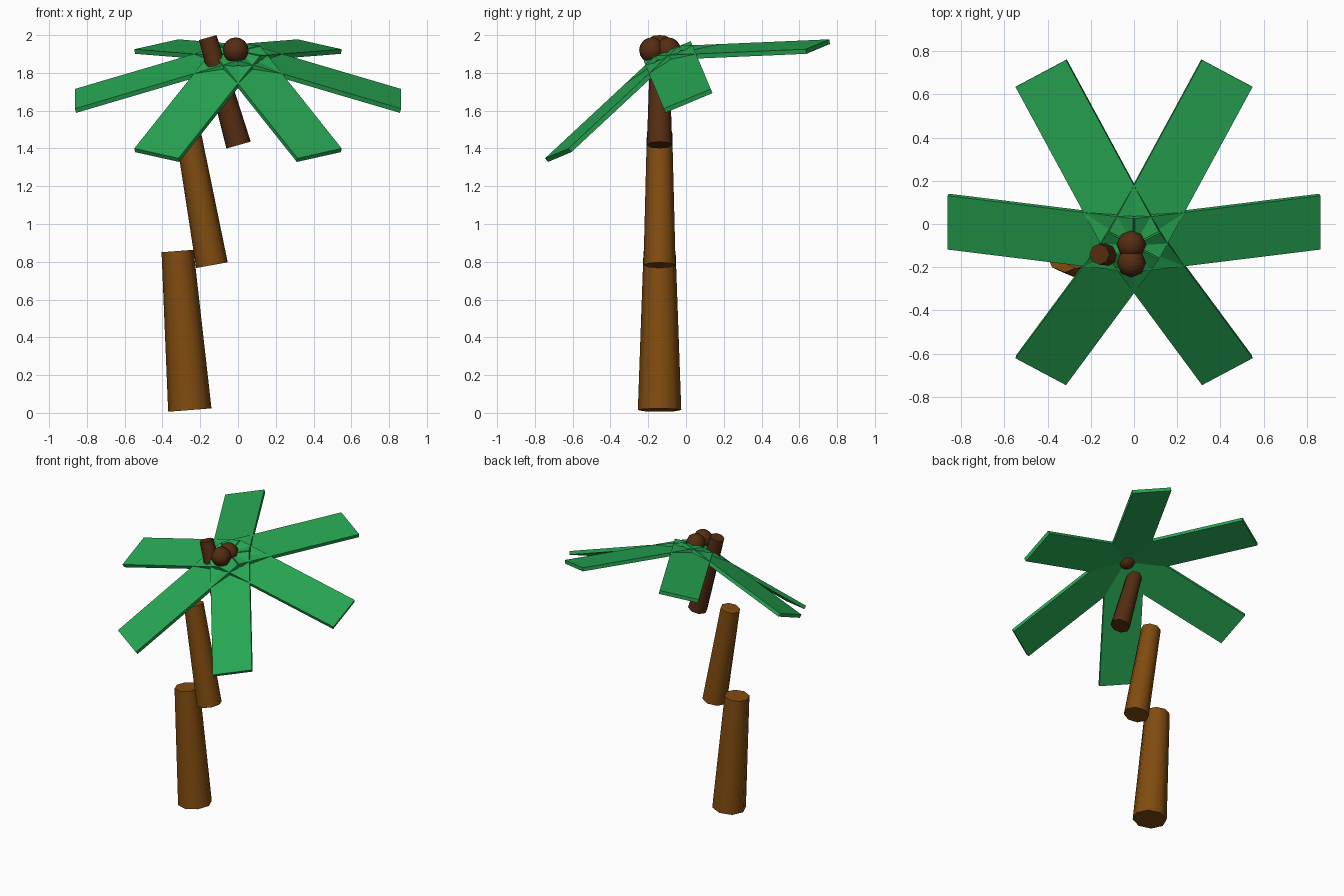
import bpy
import math
from mathutils import Matrix, Vector

cube = bpy.data.objects.get("Cube")
if cube:
    bpy.data.objects.remove(cube, do_unlink=True)


def make_material(name, colour):
    mat = bpy.data.materials.new(name)
    mat.use_nodes = True
    mat.diffuse_color = (*colour, 1)
    mat.node_tree.nodes["Principled BSDF"].inputs["Base Color"].default_value = (*colour, 1)
    return mat


bark = make_material("bark brown", (0.22, 0.072, 0.005))
dark_bark = make_material("dark brown", (0.09, 0.026, 0.006))
leaf_green = make_material("leaf green", (0.02, 0.38, 0.085))


def finish(name, mat, smooth_angle=None):
    obj = bpy.context.object
    obj.name = name
    obj.data.materials.append(mat)
    if smooth_angle:
        bpy.ops.object.shade_smooth_by_angle(angle=math.radians(smooth_angle))
    return obj


# Trunk: three separate tapered, leaning octagonal pieces
TRUNK_Y = -0.14


def trunk_piece(name, base, top, r_base, r_top, mat):
    a = Vector((base[0], TRUNK_Y, base[1]))
    b = Vector((top[0], TRUNK_Y, top[1]))
    axis = b - a
    bpy.ops.mesh.primitive_cone_add(vertices=8, radius1=r_base, radius2=r_top,
                                    depth=axis.length)
    obj = finish(name, mat, 50)
    lean = math.atan2(axis.x, axis.z)
    obj.matrix_world = Matrix.Translation((a + b) / 2) @ Matrix.Rotation(lean, 4, "Y")


trunk_piece("trunk_lower", (-0.255, 0.015), (-0.32, 0.857), 0.115, 0.085, bark)
trunk_piece("trunk_middle", (-0.138, 0.782), (-0.265, 1.49), 0.085, 0.067, bark)
trunk_piece("trunk_upper", (0.003, 1.418), (-0.16, 1.987), 0.067, 0.048, dark_bark)

# Crown: six drooping planks around a hub that tips toward the front
HUB = Vector((0, -0.095, 1.905))
crown = Matrix.Translation(HUB) @ Matrix.Rotation(math.radians(22.7), 4, "X")
droop = Matrix.Rotation(math.radians(17.7), 4, "Y")
length, width, thickness = 0.903, 0.27, 0.025

for i in range(6):
    bpy.ops.mesh.primitive_cube_add(size=1)
    leaf = finish(f"leaf_{i + 1}", leaf_green)
    leaf.data.transform(Matrix.Translation((length / 2, 0, 0))
                        @ Matrix.Diagonal((length, width, thickness, 1)))
    leaf.matrix_world = crown @ Matrix.Rotation(i * math.pi / 3, 4, "Z") @ droop

# Coconuts on the hub
for i, y in enumerate((-0.095, -0.18)):
    bpy.ops.mesh.primitive_uv_sphere_add(segments=8, ring_count=8, radius=0.068,
                                         location=(-0.012, y, 1.92))
    finish(f"coconut_{i + 1}", dark_bark, 60)
